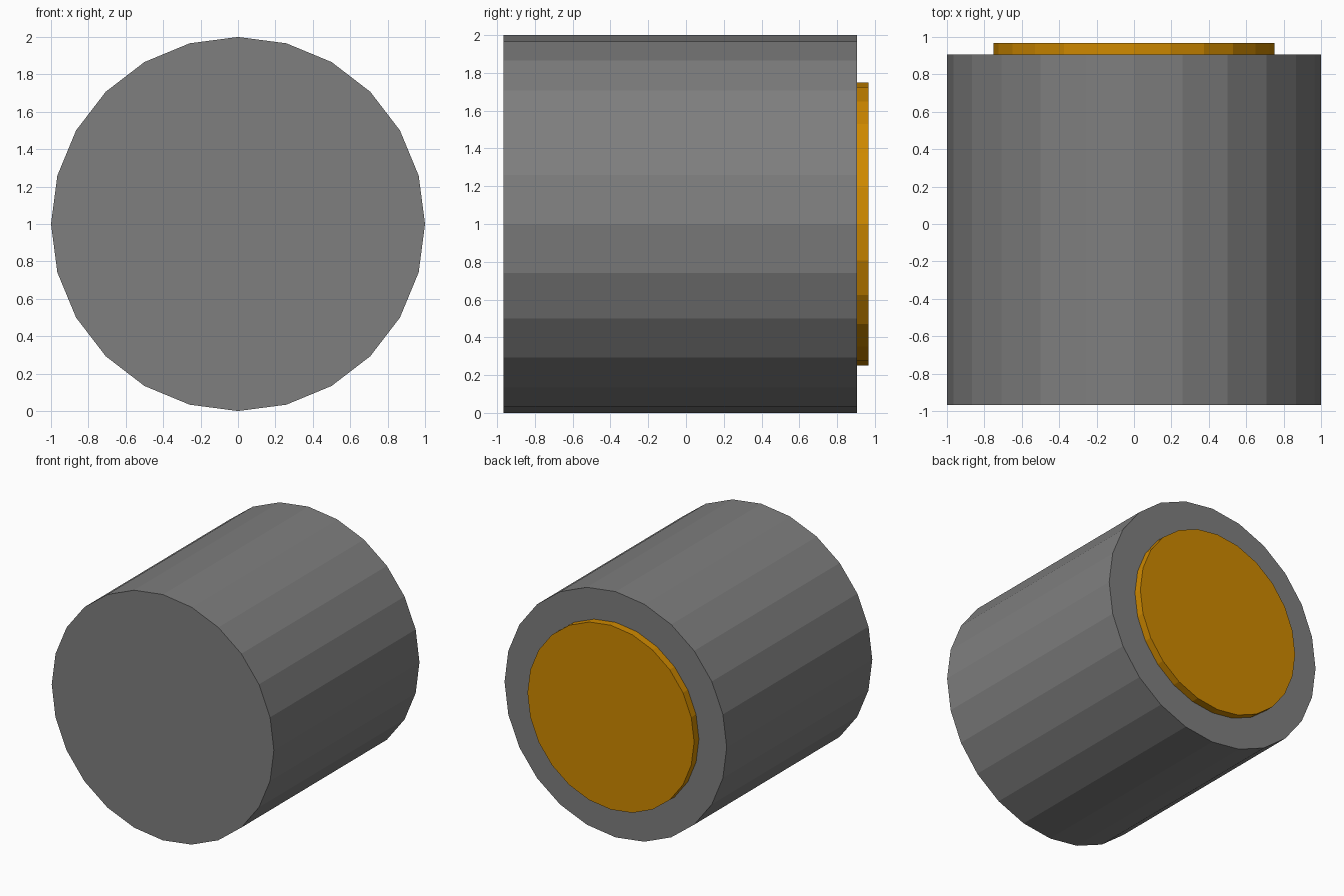
import bpy
from math import pi

if "Cube" in bpy.data.objects:
    bpy.data.objects.remove(bpy.data.objects["Cube"])

SIDES = 24
AXIS_Z = 1.0


def disc(name, radius, y0, y1, color):
    """Flat-shaded 24-sided cylinder lying along y."""
    bpy.ops.mesh.primitive_cylinder_add(
        vertices=SIDES, radius=radius, depth=y1 - y0,
        location=(0, (y0 + y1) / 2, AXIS_Z), rotation=(pi / 2, 0, 0))
    obj = bpy.context.object
    obj.name = name
    bpy.ops.object.transform_apply(location=False, rotation=True, scale=True)
    mat = bpy.data.materials.new(name + "_color")
    mat.diffuse_color = (*color, 1)
    mat.use_nodes = True
    mat.node_tree.nodes["Principled BSDF"].inputs["Base Color"].default_value = mat.diffuse_color
    obj.data.materials.append(mat)
    return obj


# Main dark grey drum
disc("drum_body", 1.0, -0.967, 0.905, (0.21, 0.21, 0.21))

# Raised amber plate on the back, seated on the drum
disc("back_plate", 0.75, 0.905, 0.967, (0.62, 0.25, 0.0))
